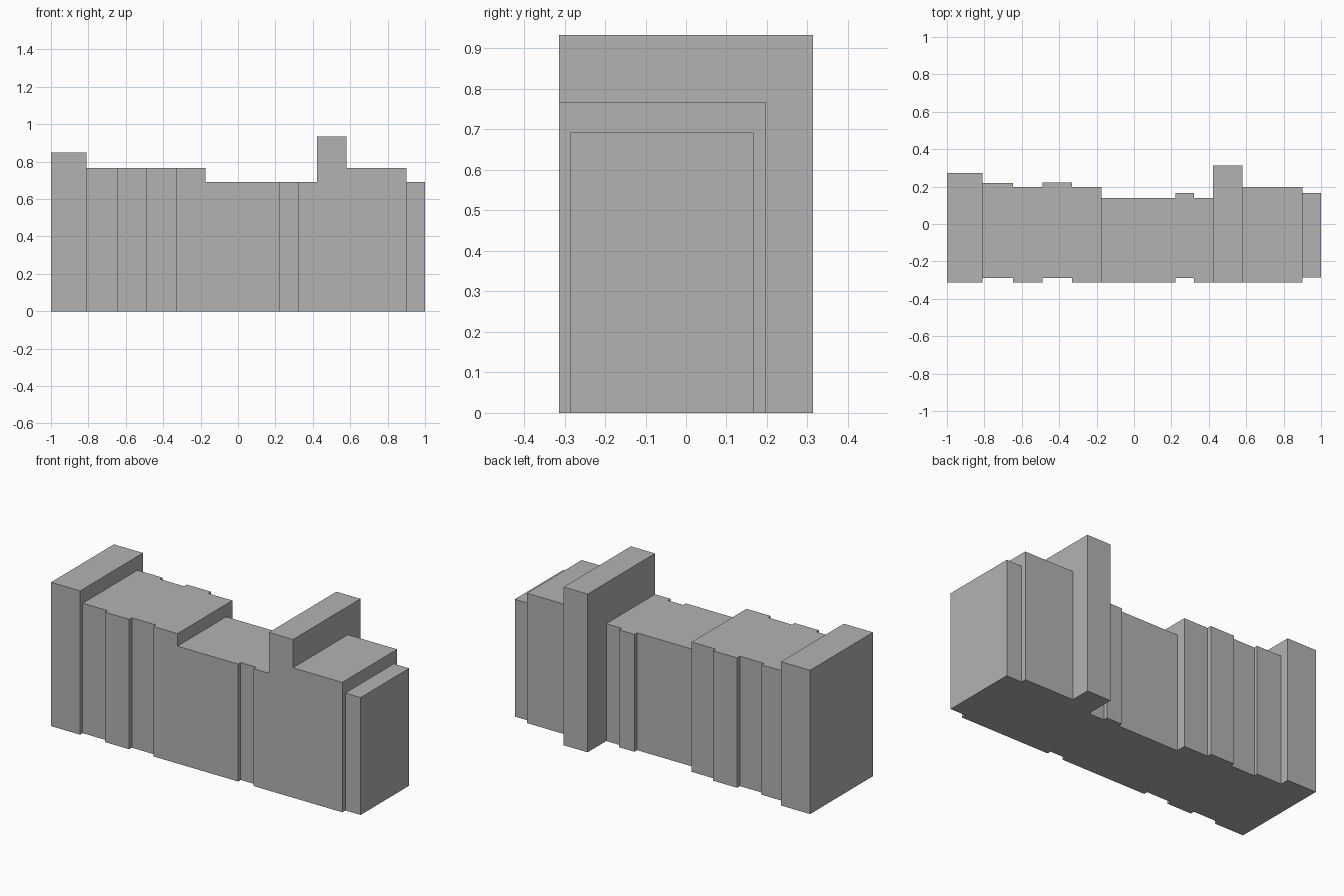
import bpy
import bmesh

cube = bpy.data.objects.get("Cube")
if cube:
    bpy.data.objects.remove(cube, do_unlink=True)

# Single matte grey for the whole building
GREY = (0.45, 0.45, 0.45, 1)
grey = bpy.data.materials.new("plain grey")
grey.use_nodes = True
grey.diffuse_color = GREY
grey.node_tree.nodes["Principled BSDF"].inputs["Base Color"].default_value = GREY

FRONT = -0.314      # main facade line
RECESS = -0.29      # recessed bay line


def block(name, height, start, bays):
    """Extrude a stepped footprint; each bay is (end x, front y, back y)."""
    front, back = [], []
    x = start
    for end, y_front, y_back in bays:
        front += [(x, y_front), (end, y_front)]
        back += [(x, y_back), (end, y_back)]
        x = end
    bm = bmesh.new()
    base = bm.faces.new([bm.verts.new((px, py, 0)) for px, py in front + back[::-1]])
    top = bmesh.ops.extrude_face_region(bm, geom=[base], use_keep_orig=True)
    for v in top["geom"]:
        if isinstance(v, bmesh.types.BMVert):
            v.co.z = height
    bmesh.ops.recalc_face_normals(bm, faces=bm.faces)
    mesh = bpy.data.meshes.new(name)
    bm.to_mesh(mesh)
    bm.free()
    mesh.materials.append(grey)
    obj = bpy.data.objects.new(name, mesh)
    bpy.context.collection.objects.link(obj)
    return obj


# Tall block closing the right end
block("right_end_block", 0.848, -1.0, [(-0.81, FRONT, 0.272)])

# Wing with alternating recessed bays
block("right_wing", 0.766, -0.81, [
    (-0.648, RECESS, 0.22),
    (-0.49, FRONT, 0.197),
    (-0.332, RECESS, 0.223),
    (-0.175, FRONT, 0.197),
])

# Lower middle section with a narrow recessed bay
block("middle_section", 0.692, -0.175, [
    (0.221, FRONT, 0.14),
    (0.321, RECESS, 0.165),
    (0.422, FRONT, 0.14),
])

# Stair tower, the highest and deepest part
block("tower", 0.933, 0.422, [(0.579, FRONT, 0.314)])

# Left wing and its low end bay
block("left_wing", 0.766, 0.579, [(0.9, FRONT, 0.197)])
block("left_end_bay", 0.692, 0.9, [(1.0, -0.285, 0.167)])
